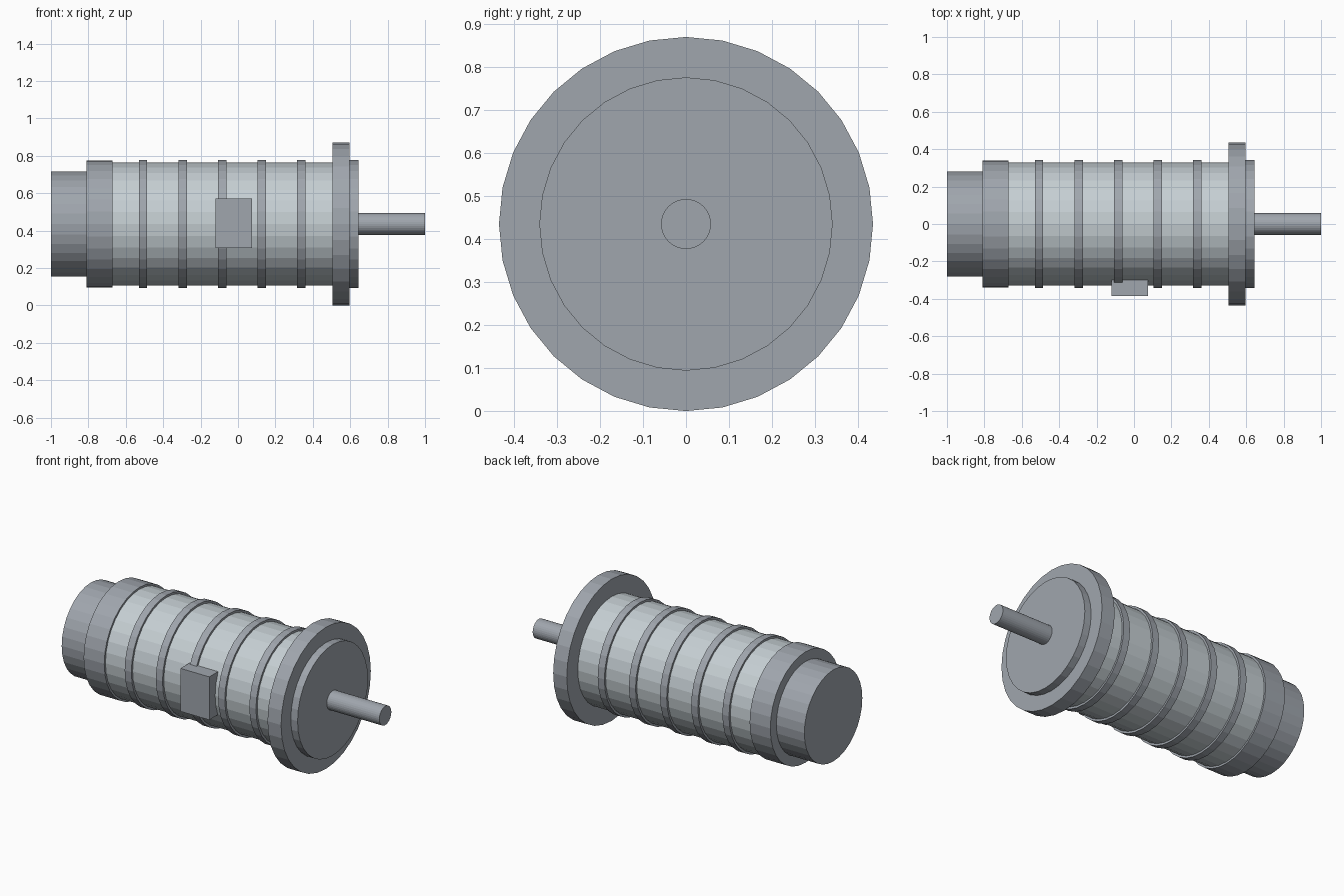
import bpy
from math import pi

if "Cube" in bpy.data.objects:
    bpy.data.objects.remove(bpy.data.objects["Cube"])

CZ = 0.435  # height of the motor axis


def paint(name, rgb):
    m = bpy.data.materials.new(name)
    m.diffuse_color = (*rgb, 1)
    m.use_nodes = True
    m.node_tree.nodes["Principled BSDF"].inputs["Base Color"].default_value = m.diffuse_color
    return m


dark = paint("dark_steel", (0.35, 0.38, 0.42))
light = paint("light_alloy", (0.56, 0.62, 0.65))


def drum(name, x0, x1, radius, mat=dark, sides=32):
    """Cylinder along x between x0 and x1."""
    bpy.ops.mesh.primitive_cylinder_add(vertices=sides, radius=radius, depth=x1 - x0,
                                        location=((x0 + x1) / 2, 0, CZ),
                                        rotation=(0, pi / 2, 0))
    bpy.context.object.name = name
    bpy.context.object.data.materials.append(mat)


# Turned parts, rear to front
drum("rear_cap", -1.0, -0.80, 0.281)
drum("rear_bell", -0.81, -0.67, 0.34)
drum("main_body", -0.68, 0.51, 0.328, light)
drum("mounting_flange", 0.505, 0.597, 0.435)
drum("front_register", 0.59, 0.643, 0.341)
drum("output_shaft", 0.63, 1.0, 0.058)

# Flat bands around the body
for i in range(5):
    x = -0.508 + 0.2115 * i
    drum(f"body_band_{i + 1}", x - 0.0225, x + 0.0225, 0.341)

# Connector box on the front side
bpy.ops.mesh.primitive_cube_add(size=1, location=(-0.023, -0.3425, 0.44))
box = bpy.context.object
box.name = "connector_box"
box.scale = (0.195, 0.085, 0.264)
box.data.materials.append(dark)
